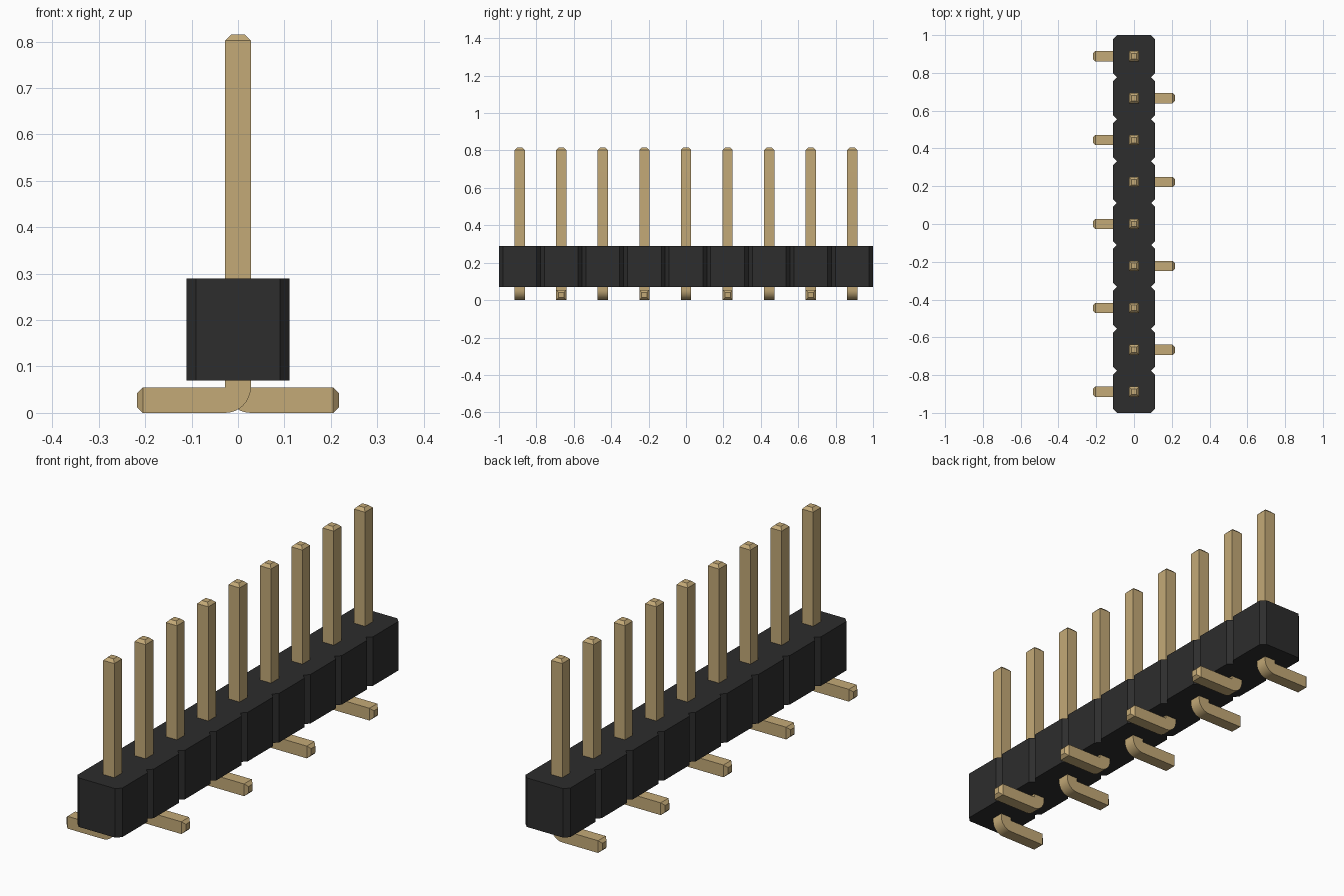
import bpy, bmesh, math

if "Cube" in bpy.data.objects:
    bpy.data.objects.remove(bpy.data.objects["Cube"])

COUNT = 9
PITCH = 2 / COUNT
HALF = 0.0275           # half thickness of a pin
TIP = 0.0145            # half thickness at the chamfered ends
BODY_Z, BODY_TOP = 0.07, 0.29
CHAMFER = 0.021


def material(name, rgb):
    m = bpy.data.materials.new(name)
    m.use_nodes = True
    m.diffuse_color = (*rgb, 1)
    bsdf = m.node_tree.nodes["Principled BSDF"]
    bsdf.inputs["Base Color"].default_value = (*rgb, 1)
    bsdf.inputs["Roughness"].default_value = 0.6
    return m


black = material("black plastic", (0.026, 0.026, 0.026))
gold = material("gold metal", (0.55, 0.40, 0.185))


def finish(bm, name, mat):
    bmesh.ops.recalc_face_normals(bm, faces=bm.faces)
    mesh = bpy.data.meshes.new(name)
    bm.to_mesh(mesh)
    bm.free()
    mesh.materials.append(mat)
    ob = bpy.data.objects.new(name, mesh)
    bpy.context.collection.objects.link(ob)
    return ob


# Housing: a notched outline of joined chamfered cells, extruded upward
def housing():
    h = PITCH / 2
    side = []
    for i in range(COUNT):
        y = (i - (COUNT - 1) / 2) * PITCH
        side += [(h - CHAMFER, y - h), (h, y - h + CHAMFER),
                 (h, y + h - CHAMFER)]
    side.append((h - CHAMFER, 1))
    outline = side + [(-x, y) for x, y in reversed(side)]
    bm = bmesh.new()
    base = bm.faces.new([bm.verts.new((x, y, BODY_Z)) for x, y in outline])
    top = bmesh.ops.extrude_face_region(bm, geom=[base], use_keep_orig=True)
    verts = [g for g in top["geom"] if isinstance(g, bmesh.types.BMVert)]
    bmesh.ops.translate(bm, vec=(0, 0, BODY_TOP - BODY_Z), verts=verts)
    return finish(bm, "housing", black)


# Pin: square rings swept down the post, round the bend and along the foot
def pin(name, y, side):
    d = 2 * HALF
    rings = [((-TIP, 0.815), (TIP, 0.815), TIP),
             ((-HALF, 0.802), (HALF, 0.802), HALF)]
    steps = 8
    for k in range(steps + 1):
        a = math.pi / 2 * k / steps
        outer = (-HALF + d * math.cos(a), d - d * math.sin(a))
        rings.append(((-HALF, d), outer, HALF))
    rings += [((-0.205, d), (-0.205, 0), HALF),
              ((-0.218, HALF + TIP), (-0.218, HALF - TIP), TIP)]
    bm = bmesh.new()
    loops = []
    for (ix, iz), (ox, oz), w in rings:
        corners = [(ix, -w, iz), (ox, -w, oz), (ox, w, oz), (ix, w, iz)]
        loops.append([bm.verts.new((-side * cx, y + cy, cz))
                      for cx, cy, cz in corners])
    for a, b in zip(loops, loops[1:]):
        for j in range(4):
            n = (j + 1) % 4
            bm.faces.new((a[j], a[n], b[n], b[j]))
    bm.faces.new(loops[0])
    bm.faces.new(loops[-1])
    bmesh.ops.remove_doubles(bm, verts=bm.verts, dist=1e-5)
    return finish(bm, name, gold)


housing()
pins = [pin(f"pin_{i + 1}", (i - (COUNT - 1) / 2) * PITCH, 1 if i % 2 else -1)
        for i in range(COUNT)]

# Round the bends while keeping the square edges crisp
bpy.ops.object.select_all(action='DESELECT')
for ob in pins:
    ob.select_set(True)
bpy.context.view_layer.objects.active = pins[0]
bpy.ops.object.shade_smooth_by_angle(angle=math.radians(25))
